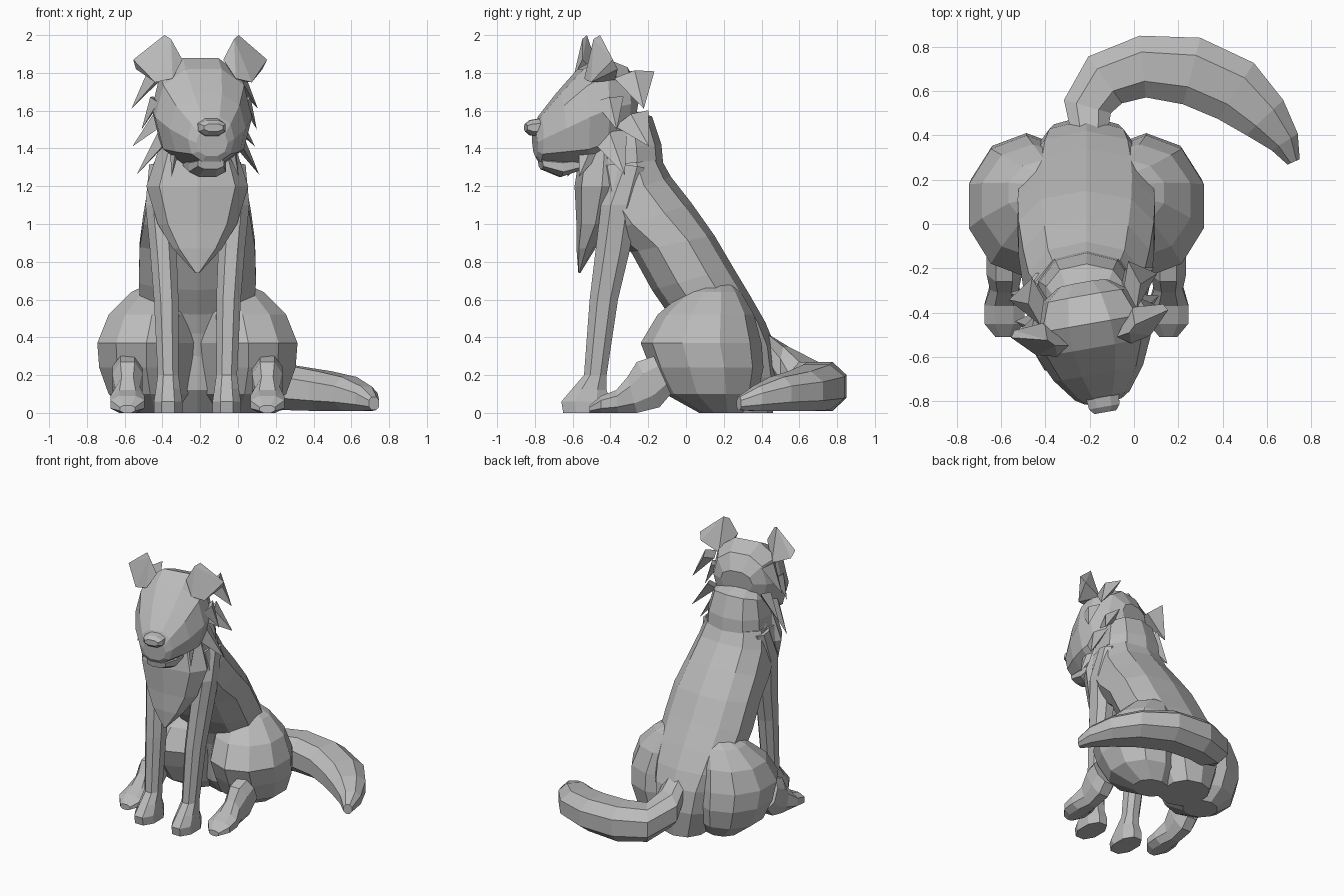
import bpy, bmesh, math
from mathutils import Vector, Matrix

default_cube = bpy.data.objects.get("Cube")
if default_cube:
    bpy.data.objects.remove(default_cube)

# One plain grey for the whole figure
grey = bpy.data.materials.new("plain_grey")
grey.use_nodes = True
colour = (0.5, 0.5, 0.5, 1)
grey.diffuse_color = colour
grey.node_tree.nodes["Principled BSDF"].inputs["Base Color"].default_value = colour

MIDDLE = -0.215                      # the body's plane of symmetry
SIDES = (("left", 1), ("right", -1))
HEAD = Matrix.Translation((-0.2, -0.45, 0)) @ Matrix.Rotation(math.radians(10), 4, "Z")


def finish(name, bm, matrix=None):
    """Turn a bmesh into a flat-shaded object."""
    if matrix:
        bm.transform(matrix)
    bmesh.ops.recalc_face_normals(bm, faces=bm.faces)
    mesh = bpy.data.meshes.new(name)
    bm.to_mesh(mesh)
    bm.free()
    mesh.materials.append(grey)
    obj = bpy.data.objects.new(name, mesh)
    bpy.context.collection.objects.link(obj)
    return obj


def outline(sides, turn, boxy):
    """Rounded polygon that exactly fills a square of half size one."""
    def bulge(value):
        return math.copysign(abs(value) ** boxy, value)

    angles = [math.tau * (i + turn) / sides for i in range(sides)]
    points = [(bulge(math.sin(a)), bulge(math.cos(a))) for a in angles]
    widest = max(p[0] for p in points)
    tallest = max(p[1] for p in points)
    return [(u / widest, v / tallest) for u, v in points]


def loft(name, rings, sides=8, matrix=None, turn=0.0, boxy=0.85):
    """Skin a row of rounded rings, each given as centre, across and up vectors."""
    bm = bmesh.new()
    shape = outline(sides, turn, boxy)
    loops = [[bm.verts.new(centre + across * u + up * v) for u, v in shape]
             for centre, across, up in rings]
    for low, high in zip(loops, loops[1:]):
        for i in range(sides):
            j = (i + 1) % sides
            bm.faces.new((low[i], low[j], high[j], high[i]))
    bm.faces.new(loops[0])
    bm.faces.new(loops[-1])
    return finish(name, bm, matrix)


def side_rings(x, sections):
    """Rings from side-profile sections: first y, z; second y, z; half width; outward shift."""
    outward = math.copysign(1, x - MIDDLE)
    rings = []
    for y1, z1, y2, z2, half, *shift in sections:
        first, second = Vector((0, y1, z1)), Vector((0, y2, z2))
        centre = (first + second) / 2
        centre.x = x + outward * sum(shift)
        rings.append((centre, Vector((half, 0, 0)), (first - second) / 2))
    return rings


def hull(name, points, side, matrix=None):
    """Convex solid around a few points, mirrored by side."""
    bm = bmesh.new()
    for x, y, z in points:
        bm.verts.new((x * side, y, z))
    bmesh.ops.convex_hull(bm, input=bm.verts)
    return finish(name, bm, matrix)


def tuft(name, base, tip, size, side, matrix):
    """Flat pointed lock of fur running from base to tip."""
    base, tip = Vector(base), Vector(tip)
    along = (tip - base).normalized()
    wide = along.cross(Vector((1, 0, 0))).normalized() * size
    thick = along.cross(wide).normalized() * size * 0.4
    hull(name, [base + wide, base - wide, base + thick, base - thick, tip], side, matrix)


# Torso: back edge, belly edge, half width
torso = [
    (.46, 0, .10, 0, .15),
    (.49, .20, 0, .12, .22),
    (.47, .36, -.02, .3, .25),
    (.42, .48, -.05, .42, .28),
    (.34, .62, -.09, .52, .30),
    (.25, .77, -.18, .65, .31),
    (.15, .94, -.29, .85, .305),
    (.03, 1.11, -.43, .95, .285),
    (-.08, 1.25, -.53, 1.1, .26),
    (-.13, 1.34, -.55, 1.3, .23),
]
loft("torso", side_rings(MIDDLE, torso), sides=10)

# Neck ruff
neck = [
    (-.12, 1.31, -.55, 1.2, .22),
    (-.13, 1.42, -.55, 1.38, .21),
    (-.18, 1.57, -.5, 1.48, .18),
    (-.28, 1.6, -.5, 1.55, .13),
]
loft("neck", side_rings(MIDDLE, neck), sides=10)

# Chest fur ending in a point
bib = [
    (-.3, 1.42, -.56, 1.4, .2),
    (-.3, 1.2, -.59, 1.2, .27),
    (-.38, 1.0, -.58, 1.0, .21),
    (-.48, .87, -.58, .87, .13),
    (-.56, .74, -.57, .74, .01),
]
loft("chest_fur", side_rings(MIDDLE, bib))

# Front leg from paw to shoulder, leaning outward towards the top
front_leg = [
    (-.40, 0, -.65, 0, .075),
    (-.40, .06, -.66, .06, .075),
    (-.42, .12, -.6, .13, .065),
    (-.42, .2, -.54, .2, .055),
    (-.36, .6, -.51, .6, .065, .01),
    (-.30, .85, -.48, .85, .07, .025),
    (-.26, 1.1, -.45, 1.1, .075, .045),
    (-.22, 1.3, -.36, 1.32, .05, .05),
]
# Hind foot from toe to knee
hind_foot = [
    (-.51, .04, -.51, 0, .04),
    (-.45, .09, -.45, 0, .09),
    (-.37, .12, -.36, 0, .09),
    (-.31, .19, -.26, 0, .065),
    (-.26, .27, -.14, .03, .08),
    (-.17, .3, -.08, .1, .08),
]
# Thigh slices from the floor up: front y, back y, half width, outward shift
thigh = [
    (.07, 0, .3, 0, .12, -.03),
    (-.11, .1, .38, .1, .22, 0),
    (-.19, .24, .41, .24, .25, .02),
    (-.24, .37, .4, .37, .26, .02),
    (-.15, .52, .36, .52, .23, -.01),
    (-.01, .64, .29, .64, .16, -.06),
    (.06, .70, .24, .70, .08, -.11),
]
for label, side in SIDES:
    loft(label + "_front_leg", side_rings(MIDDLE + side * .155, front_leg), turn=.5, boxy=.9)
    loft(label + "_hind_foot", side_rings(MIDDLE + side * .37, hind_foot), turn=.5)
    loft(label + "_thigh", side_rings(MIDDLE + side * .25, thigh), sides=10, boxy=1)

# Tail curling along the floor: x, y, z, half width, half height
tail_path = [
    (-.2, .4, .36, .08, .08),
    (-.21, .53, .23, .11, .12),
    (-.13, .65, .15, .13, .12),
    (.04, .71, .14, .14, .13),
    (.26, .69, .135, .155, .12),
    (.46, .6, .115, .15, .105),
    (.59, .48, .1, .115, .09),
    (.68, .37, .075, .07, .065),
    (.72, .28, .05, .03, .035),
]
tail = []
for i, (x, y, z, half, height) in enumerate(tail_path):
    before = Vector(tail_path[max(i - 1, 0)][:3])
    after = Vector(tail_path[min(i + 1, len(tail_path) - 1)][:3])
    across = (after - before).cross(Vector((0, 0, 1))).normalized()
    tail.append((Vector((x, y, z)), across * half, Vector((0, 0, height))))
loft("tail", tail, turn=.5)

# Head, turned slightly to its left: top edge, bottom edge, half width
head = [
    (.19, 1.72, .17, 1.56, .12),
    (.13, 1.83, .12, 1.44, .2),
    (0, 1.88, 0, 1.34, .26),
    (-.11, 1.82, -.1, 1.31, .26),
    (-.23, 1.69, -.22, 1.32, .205),
    (-.33, 1.57, -.33, 1.33, .125),
    (-.36, 1.5, -.35, 1.36, .085),
]
loft("head", side_rings(0, head), sides=10, matrix=HEAD, turn=.5)
jaw = [
    (-.08, 1.36, -.1, 1.29, .11),
    (-.22, 1.35, -.22, 1.25, .1),
    (-.33, 1.35, -.32, 1.29, .07),
]
loft("lower_jaw", side_rings(0, jaw), turn=.5, matrix=HEAD)
nose = [
    (-.32, 1.56, -.33, 1.46, .075),
    (-.38, 1.55, -.38, 1.47, .07),
    (-.405, 1.53, -.405, 1.49, .05),
]
loft("nose", side_rings(0, nose), turn=.5, matrix=HEAD)

# Folded ear corners and fur locks (base, tip, size) beside the head
ear = [(.20, -.04, 2), (.17, -.07, 1.98), (.36, 0, 1.87), (.34, .03, 1.82),
       (.26, -.1, 1.75), (.17, -.12, 1.77), (.11, -.08, 1.87), (.2, .04, 1.76)]
locks = [
    ((.22, .14, 1.79), (.34, .17, 1.61), .11),
    ((.24, 0, 1.66), (.31, .03, 1.5), .08),
    ((.2, .13, 1.56), (.33, .2, 1.41), .1),
    ((.19, .01, 1.47), (.33, .07, 1.26), .1),
    ((.15, -.08, 1.41), (.18, -.15, 1.25), .07),
    ((.17, .12, 1.41), (.23, .2, 1.18), .08),
]
for label, side in SIDES:
    hull(label + "_ear", ear, side, HEAD)
    for number, (base, tip, size) in enumerate(locks):
        tuft(f"{label}_fur_lock_{number}", base, tip, size, side, HEAD)
    # Eye, almost flush with the face
    bm = bmesh.new()
    bmesh.ops.create_uvsphere(bm, u_segments=8, v_segments=6, radius=.035)
    bm.transform(Matrix.Translation((side * .16, -.18, 1.625)))
    finish(label + "_eye", bm, HEAD)
